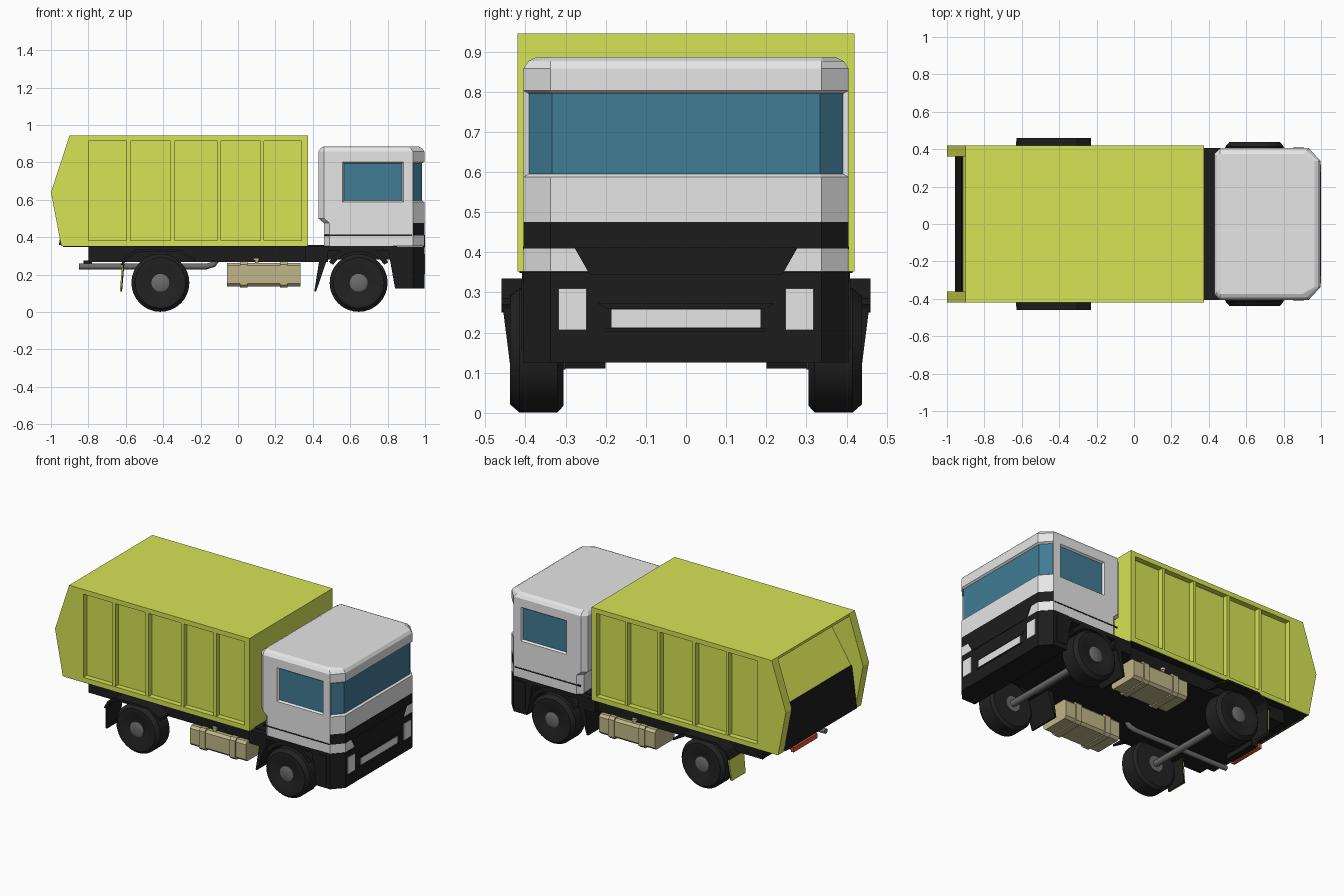
import bpy, bmesh, math

if "Cube" in bpy.data.objects:
    bpy.data.objects.remove(bpy.data.objects["Cube"])


def mat(name, r, g, b):
    m = bpy.data.materials.new(name)
    m.diffuse_color = (r, g, b, 1)
    m.use_nodes = True
    m.node_tree.nodes["Principled BSDF"].inputs["Base Color"].default_value = m.diffuse_color
    return m


LIME = mat("lime", .68, .77, .09)
GREY = mat("light_grey", .79, .79, .79)
BLACK = mat("black", .012, .012, .012)
GLASS = mat("glass_blue", .052, .20, .30)
TAN = mat("tan", .53, .47, .25)
STEEL = mat("steel", .15, .15, .15)
RUBBER = mat("rubber", .016, .016, .016)
RED = mat("lamp_red", .75, .10, .04)


def finish(bm, name, *mats):
    bmesh.ops.recalc_face_normals(bm, faces=bm.faces)
    me = bpy.data.meshes.new(name)
    bm.to_mesh(me)
    bm.free()
    for m in mats:
        me.materials.append(m)
    ob = bpy.data.objects.new(name, me)
    bpy.context.collection.objects.link(ob)
    return ob


def loft(rings):
    """Closed solid through rings of equal point count."""
    bm = bmesh.new()
    vs = [[bm.verts.new(p) for p in r] for r in rings]
    n = len(vs[0])
    for a, b in zip(vs, vs[1:]):
        for i in range(n):
            bm.faces.new((a[i], a[(i + 1) % n], b[(i + 1) % n], b[i]))
    bm.faces.new(vs[0])
    bm.faces.new(vs[-1][::-1])
    bmesh.ops.recalc_face_normals(bm, faces=bm.faces)
    return bm


def prism(name, m, prof, y0, y1):
    """Side profile (x, z) extruded across y."""
    return finish(loft([[(x, y, z) for x, z in prof] for y in (y0, y1)]), name, m)


def box(name, m, x0, x1, y0, y1, z0, z1):
    return prism(name, m, [(x0, z0), (x1, z0), (x1, z1), (x0, z1)], y0, y1)


def smooth(ob):
    bpy.ops.object.select_all(action='DESELECT')
    ob.select_set(True)
    bpy.context.view_layer.objects.active = ob
    bpy.ops.object.shade_smooth_by_angle(angle=math.radians(30))


def lathe_y(name, m, cx, cz, prof, n=32):
    """Profile of (y, radius) turned about the y direction."""
    ob = finish(loft([[(cx + r * math.cos(2 * math.pi * i / n), y,
                        cz + r * math.sin(2 * math.pi * i / n)) for i in range(n)]
                      for y, r in prof]), name, m)
    smooth(ob)
    return ob


def arch(name, cx, cz, r0, r1, a0, a1, y0, y1, n=10):
    ang = [math.radians(a0 + (a1 - a0) * i / n) for i in range(n + 1)]
    pts = [(r1, a) for a in ang] + [(r0, a) for a in reversed(ang)]
    return prism(name, BLACK, [(cx + r * math.cos(a), cz + r * math.sin(a)) for r, a in pts], y0, y1)


FX = .996  # front plane of the cab


def plan(z, back, inset=0, cut=.03):
    """Cab outline with chamfered corners at height z."""
    half = [(FX - inset, .338), (.935 - inset, .405 - inset), (.885, .405 - inset),
            (.56, .405 - inset), (back + cut, .405 - inset), (back + inset, .375 - inset)]
    return [(x, y, z) for x, y in half] + [(x, -y, z) for x, y in reversed(half)]


# Cab: lofted shell with inset windows and a black front band
bm = loft([plan(.352, .46), plan(.41, .46), plan(.475, .46), plan(.50, .43), plan(.587, .43),
           plan(.803, .43), plan(.858, .43), plan(.876, .43, .012), plan(.886, .43, .032)])
wind, sides = [], {1: [], -1: []}
for f in bm.faces:
    c = f.calc_center_median()
    if .41 < c.z < .475 and c.x > .93:
        f.material_index = 1
    if .587 < c.z < .803:
        if c.x > .93:
            wind.append(f)
        elif .6 < c.x < .85 and abs(c.y) > .35:
            sides[1 if c.y > 0 else -1].append(f)
for group in (wind, sides[1], sides[-1]):
    bmesh.ops.inset_region(bm, faces=group, thickness=.008, depth=-.012, use_even_offset=True)
    for f in group:
        f.material_index = 2
finish(bm, "cab", GREY, BLACK, GLASS)


def front_plate(name, m, yz, x0=.99, x1=1.0):
    finish(loft([[(x, y, z) for y, z in yz] for x in (x0, x1)]), name, m)


def rect(y0, y1, z0, z1):
    return [(y0, z0), (y1, z0), (y1, z1), (y0, z1)]


# Grille and bumper
front_plate("grille", BLACK, [(-.278, .412), (.278, .412), (.24, .345), (-.24, .345)])
bumper_low = [(x if x > .9 else .84, y, z) for x, y, z in plan(.125, .84)]
bumper_top = [(x if x > .9 else .80, y, .35) for x, y, z in bumper_low]
bm = loft([bumper_low, bumper_top])
bmesh.ops.remove_doubles(bm, verts=bm.verts, dist=.0001)
finish(bm, "bumper", BLACK)
front_plate("centre_intake", GREY, rect(-.185, .185, .213, .258), x1=.999)
front_plate("intake_lip_top", BLACK, [(-.2, .26), (.2, .26), (.22, .272), (-.22, .272)])
front_plate("intake_lip_bottom", BLACK, [(-.2, .203), (.2, .203), (.2, .212), (-.2, .212)])

# Chassis, neck behind the cab and rear lamp
box("chassis", BLACK, -.80, .46, -.37, .37, .267, .357)
box("cab_mount", BLACK, .36, .48, -.405, .405, .267, .352)
box("cab_floor", BLACK, .46, .85, -.29, .29, .28, .355)
box("body_underside", BLACK, -.935, .37, -.415, .415, .348, .353)
box("rear_lamp_bar", RED, -.845, -.825, -.12, .12, .228, .258)
box("lamp_bracket", BLACK, -.825, -.78, -.11, .11, .235, .275)

# Load body: core with sloped rear recess, dark hopper plate
prism("load_body", LIME, [(.375, .352), (.375, .945), (-.90, .945), (-.90, .928),
                          (-.72, .925), (-.915, .62), (-.945, .352)], -.385, .385)
prism("hopper_plate", BLACK, [(-.90, .62), (-.922, .622), (-.957, .358), (-.92, .356)], -.362, .362)


def span(s, a, b):
    return (s * a, s * b)


for s, side in ((1, "left"), (-1, "right")):
    # Load body cheek, frame and ribs
    y = span(s, .38, .42)
    prism("rear_cheek_" + side, LIME, [(-.80, .352), (-.80, .945), (-.90, .945), (-1, .64),
                                       (-.945, .352)], *span(s, .36, .42))
    box("recess_wall_" + side, LIME, -.805, -.68, *span(s, .36, .385), .60, .94)
    box("front_post_" + side, LIME, .34, .375, *y, .352, .945)
    box("top_rail_" + side, LIME, -.80, .34, *y, .915, .945)
    box("bottom_rail_" + side, LIME, -.80, .34, *y, .352, .383)
    for x in (-.585, -.35, -.10, .13):
        box("rib_" + side, LIME, x - .01, x + .01, *span(s, .38, .418), .383, .915)

    # Cab trim, lamps and step
    box("cab_groove_" + side, BLACK, .462, .93, *span(s, .40, .4065), .407, .415)
    front_plate("headlamp_" + side, GREY, rect(*span(s, .248, .318), .207, .31))
    box("step_" + side, BLACK, .85, .91, *span(s, .39, .41), .155, .33)

    # Fenders and mud flaps
    arch("front_fender_" + side, .645, .156, .168, .194, 35, 145, *span(s, .28, .408))
    box("fender_top_" + side, BLACK, .47, .83, *span(s, .30, .405), .325, .352)
    prism("front_flap_" + side, BLACK, [(.435, .28), (.475, .28), (.418, .11), (.408, .11)],
          *span(s, .20, .405))
    prism("rear_fender_" + side, BLACK,
          [(-.628, .25), (-.60, .30), (-.54, .335), (-.31, .335), (-.23, .285), (-.23, .27),
           (-.32, .322), (-.53, .322), (-.59, .29), (-.615, .25)], *span(s, .29, .46))
    for name, m, dx in (("rear_flap_", BLACK, 0), ("flap_back_", LIME, -.006)):
        rings = [[(x + dx, s * y, z) for x, y in ((x0, .30), (x0 + .006, .30),
                                                 (x0 + .006, yo), (x0, yo))]
                 for x0, yo, z in ((-.626, .437, .11), (-.613, .456, .26))]
        finish(loft(rings), name + side, m)

    # Wheels
    for x, end in ((-.415, "rear"), (.645, "front")):
        lathe_y(f"{end}_tyre_{side}", RUBBER, x, .156,
                [(s * a, r) for a, r in ((.305, .08), (.305, .138), (.32, .155), (.415, .155),
                                         (.438, .135), (.438, .095), (.425, .06))])
        lathe_y(f"{end}_hub_{side}", STEEL, x, .156,
                [(s * a, r) for a, r in ((.30, .048), (.43, .048), (.436, .035))], 20)

    # Fuel tank with straps and cap
    def tank(name, x0, x1, g):
        z0, z1, c = .137 - g, .263 + g, .015
        a, b = .20 - g, .40 + g
        yz = [(a + c, z0), (b - c, z0), (b, z0 + c), (b, z1 - c),
              (b - c, z1), (a + c, z1), (a, z1 - c), (a, z0 + c)]
        finish(loft([[(x, s * p, q) for p, q in yz] for x in (x0, x1)]), name + side, TAN)
    tank("tank_", -.06, .335, 0)
    for x in (.03, .245):
        tank("tank_strap_", x - .02, x + .02, .007)
    cap = [[(.10 + r * math.cos(i * math.pi / 6), s * .375 + r * math.sin(i * math.pi / 6), z)
            for i in range(12)] for z, r in ((.255, .01), (.275, .01), (.275, .016), (.29, .016))]
    finish(loft(cap), "tank_cap_" + side, TAN)

# Axles
for x, end in ((-.415, "rear"), (.645, "front")):
    lathe_y(end + "_axle", STEEL, x, .156, [(-.32, .02), (.32, .02)], 16)

# Exhaust pipe
cu = bpy.data.curves.new("exhaust_pipe", 'CURVE')
cu.dimensions = '3D'
cu.bevel_depth = .016
cu.bevel_resolution = 3
cu.use_fill_caps = True
sp = cu.splines.new('POLY')
path = [(-.85, -.2, .243), (-.17, -.2, .243), (-.13, -.2, .255), (-.11, -.2, .285)]
sp.points.add(len(path) - 1)
for p, co in zip(sp.points, path):
    p.co = (*co, 1)
cu.materials.append(STEEL)
bpy.context.collection.objects.link(bpy.data.objects.new("exhaust_pipe", cu))
